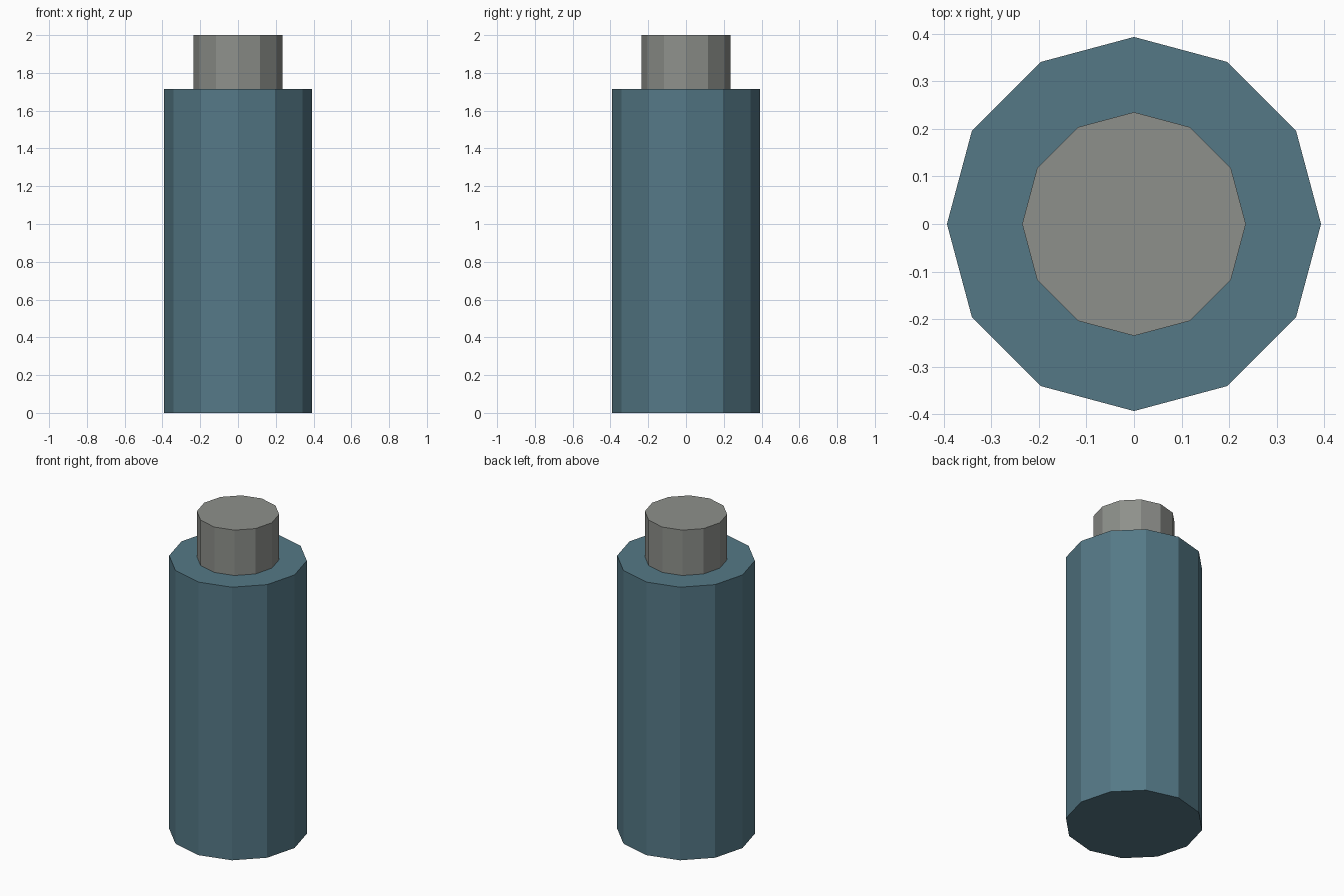
import bpy

if "Cube" in bpy.data.objects:
    bpy.data.objects.remove(bpy.data.objects["Cube"])


def cylinder(name, radius, z0, z1, color=None):
    # Flat-shaded 12-sided cylinder between two heights
    bpy.ops.mesh.primitive_cylinder_add(
        vertices=12, radius=radius, depth=z1 - z0,
        location=(0, 0, (z0 + z1) / 2))
    obj = bpy.context.object
    obj.name = name
    if color:
        mat = bpy.data.materials.new(name + "_color")
        mat.diffuse_color = (*color, 1)
        mat.use_nodes = True
        mat.node_tree.nodes["Principled BSDF"].inputs["Base Color"].default_value = mat.diffuse_color
        obj.data.materials.append(mat)
    return obj


# Main blue-grey body
cylinder("body", 0.393, 0, 1.715, (0.09, 0.19, 0.24))

# Narrow grey cap standing on the body
cylinder("cap", 0.235, 1.715, 2.0, (0.27, 0.28, 0.26))
